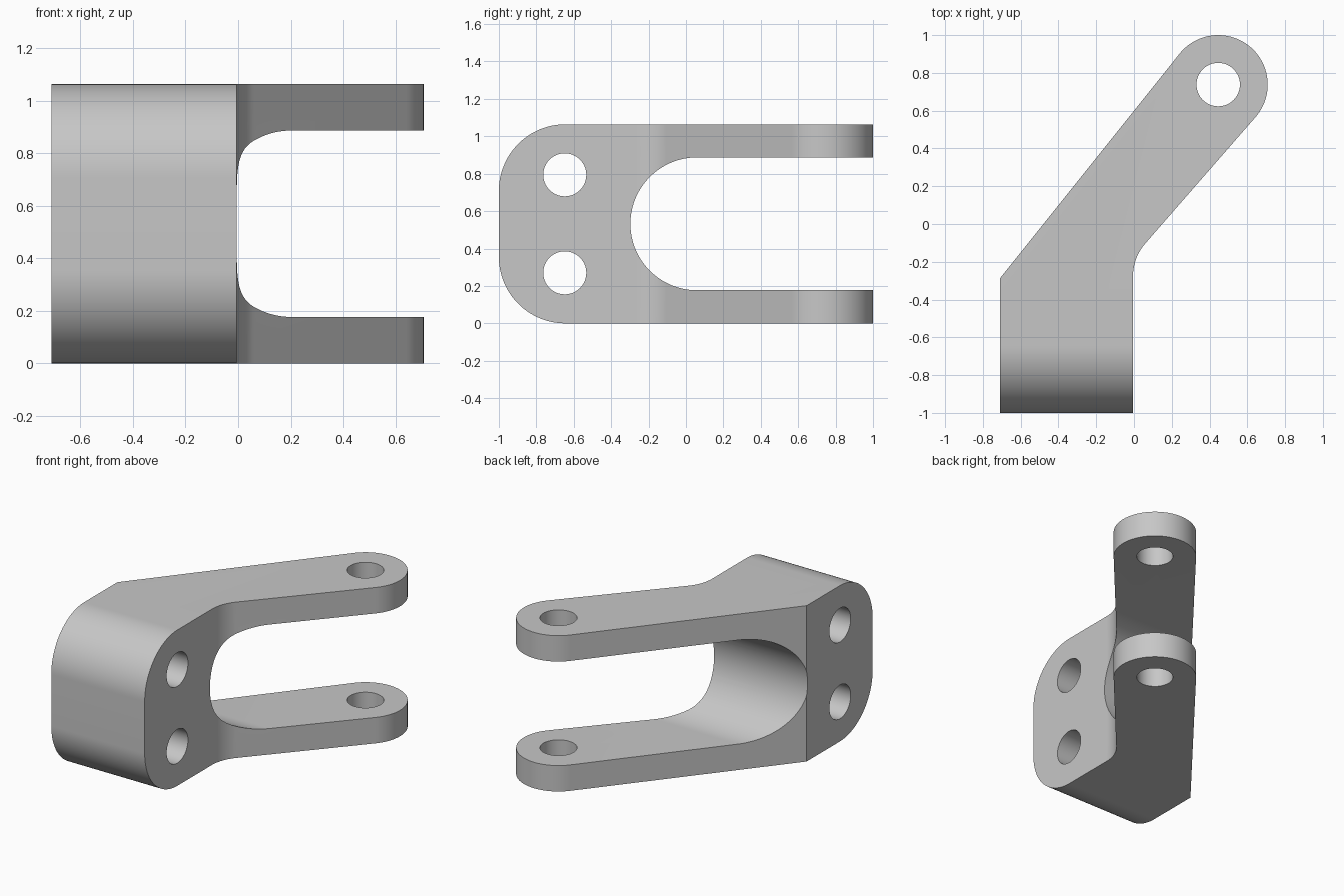
import bpy, bmesh
from math import sin, cos, tan, radians
from mathutils import Vector

cube = bpy.data.objects.get("Cube")
if cube:
    bpy.data.objects.remove(cube, do_unlink=True)

grey = bpy.data.materials.new("plain grey")
grey.use_nodes = True
colour = (0.57, 0.57, 0.57, 1)
grey.diffuse_color = colour
grey.node_tree.nodes["Principled BSDF"].inputs["Base Color"].default_value = colour


def arc(cx, cy, r, start, end, steps):
    angles = [radians(start + (end - start) * i / steps) for i in range(steps + 1)]
    return [(cx + r * cos(a), cy + r * sin(a)) for a in angles]


def circle(cx, cy, r):
    return arc(cx, cy, r, 0, 360, 64)[:-1]


def prism(name, outline, axis, low, high):
    """Extrude an outline: (x, y) along z, or (y, z) along x."""
    bm = bmesh.new()
    place = (lambda a, b: (a, b, low)) if axis == "z" else (lambda a, b: (low, a, b))
    face = bm.faces.new([bm.verts.new(place(a, b)) for a, b in outline])
    moved = bmesh.ops.extrude_face_region(bm, geom=[face])["geom"]
    shift = Vector((0, 0, high - low)) if axis == "z" else Vector((high - low, 0, 0))
    bmesh.ops.translate(bm, vec=shift, verts=[g for g in moved if isinstance(g, bmesh.types.BMVert)])
    bmesh.ops.recalc_face_normals(bm, faces=bm.faces)
    mesh = bpy.data.meshes.new(name)
    bm.to_mesh(mesh)
    bm.free()
    mesh.materials.append(grey)
    obj = bpy.data.objects.new(name, mesh)
    bpy.context.collection.objects.link(obj)
    return obj


# Main dimensions
height, mid = 1.064, 0.532
left, right = -0.71, -0.005
pin_x, pin_y, eye = 0.446, 0.738, 0.262
bore = 0.115
corner = 0.355

# Bent plan: straight block, inner fillet, arm and rounded end
lean = 48.9
end_x, end_y = pin_x + eye * sin(radians(lean)), pin_y - eye * cos(radians(lean))
bend_y = end_y - (end_x - right) * tan(radians(lean))
fillet = 0.262
fillet_y = bend_y - fillet * tan(radians((90 - lean) / 2))
plan = [(left, -1.2), (right, -1.2)]
plan += arc(right + fillet, fillet_y, fillet, 180, 90 + lean, 16)
plan += arc(pin_x, pin_y, eye, lean - 90, 141.4, 64)
plan += [(left, -0.288)]
bracket = prism("clevis_bracket", plan, "z", -0.2, height + 0.2)

# Side outline with rounded front corners
side = [(1.2, 0), (1.2, height)]
side += arc(corner - 1, height - corner, corner, 90, 180, 32)
side += arc(corner - 1, corner, corner, 180, 270, 32)
side_cutter = prism("side_outline_cutter", side, "x", -1, 1)

# Round-bottomed fork slot
slot = [(1.3, mid + corner)] + arc(0.058, mid, corner, 90, 270, 64) + [(1.3, mid - corner)]
cutters = [prism("fork_slot_cutter", slot, "x", -1, 1)]

# Mounting holes and pin bore
for name, z in (("lower", 0.27), ("upper", height - 0.27)):
    cutters.append(prism(name + "_hole_cutter", circle(-0.648, z, bore), "x", -1, 1))
cutters.append(prism("pin_bore_cutter", circle(pin_x, pin_y, bore), "z", -0.3, height + 0.3))

# Cut the bracket
for cutter in [side_cutter] + cutters:
    mod = bracket.modifiers.new(cutter.name, "BOOLEAN")
    mod.operation = "INTERSECT" if cutter is side_cutter else "DIFFERENCE"
    mod.solver = "EXACT"
    mod.object = cutter

bpy.ops.object.select_all(action="DESELECT")
bpy.context.view_layer.objects.active = bracket
bracket.select_set(True)
for mod in list(bracket.modifiers):
    bpy.ops.object.modifier_apply(modifier=mod.name)
for cutter in [side_cutter] + cutters:
    bpy.data.objects.remove(cutter, do_unlink=True)
bpy.ops.object.shade_smooth_by_angle(angle=radians(25))
